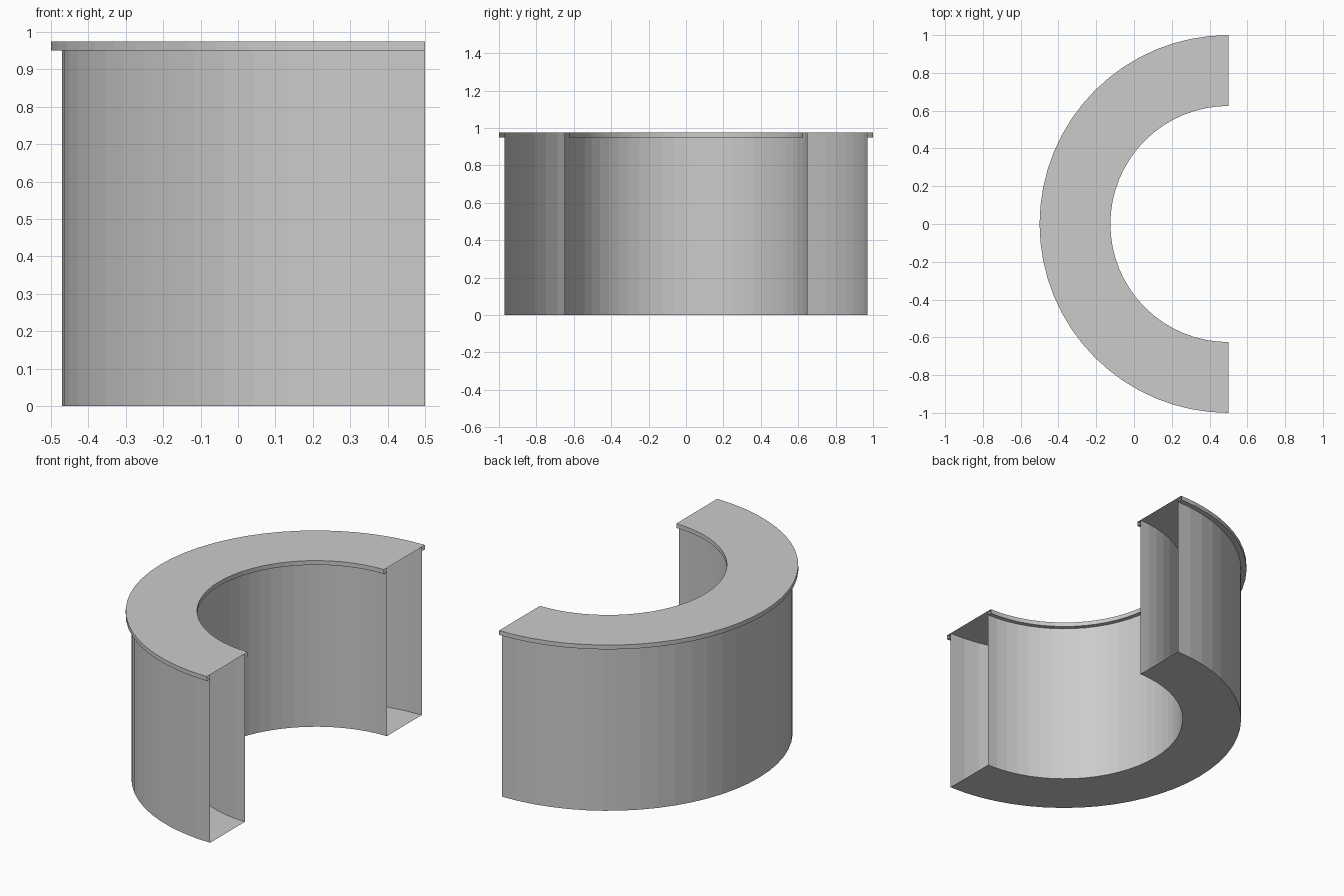
import bpy, bmesh, math

cube = bpy.data.objects.get("Cube")
if cube:
    bpy.data.objects.remove(cube)

GREY = (0.6, 0.6, 0.6, 1)
mat = bpy.data.materials.new("plain grey")
mat.use_nodes = True
mat.diffuse_color = GREY
mat.node_tree.nodes["Principled BSDF"].inputs["Base Color"].default_value = GREY

SEGMENTS = 32
CENTRE_X = 0.5
INNER, OUTER = 0.65, 0.97          # body wall radii
RIM_INNER, RIM_OUTER = 0.625, 1.0  # counter top radii
RIM_Z, TOP = 0.95, 0.975


def half_sweep(name, profile):
    """Sweep an open (radius, z) profile through a half turn, ends left open."""
    bm = bmesh.new()
    rows = []
    for i in range(SEGMENTS + 1):
        a = math.pi / 2 + math.pi * i / SEGMENTS
        rows.append([bm.verts.new((CENTRE_X + r * math.cos(a), r * math.sin(a), z))
                     for r, z in profile])
    for a, b in zip(rows, rows[1:]):
        for j in range(len(profile) - 1):
            bm.faces.new((a[j], b[j], b[j + 1], a[j + 1]))
    mesh = bpy.data.meshes.new(name)
    bm.to_mesh(mesh)
    bm.free()
    mesh.materials.append(mat)
    obj = bpy.data.objects.new(name, mesh)
    bpy.context.collection.objects.link(obj)
    return obj


# Hollow body: inner wall, floor and outer wall
half_sweep("counter_body", [(INNER, TOP), (INNER, 0), (OUTER, 0), (OUTER, TOP)])

# Counter top with an overhanging lip on both edges
half_sweep("counter_top", [(OUTER, RIM_Z), (RIM_OUTER, RIM_Z), (RIM_OUTER, TOP),
                           (RIM_INNER, TOP), (RIM_INNER, RIM_Z), (INNER, RIM_Z)])
